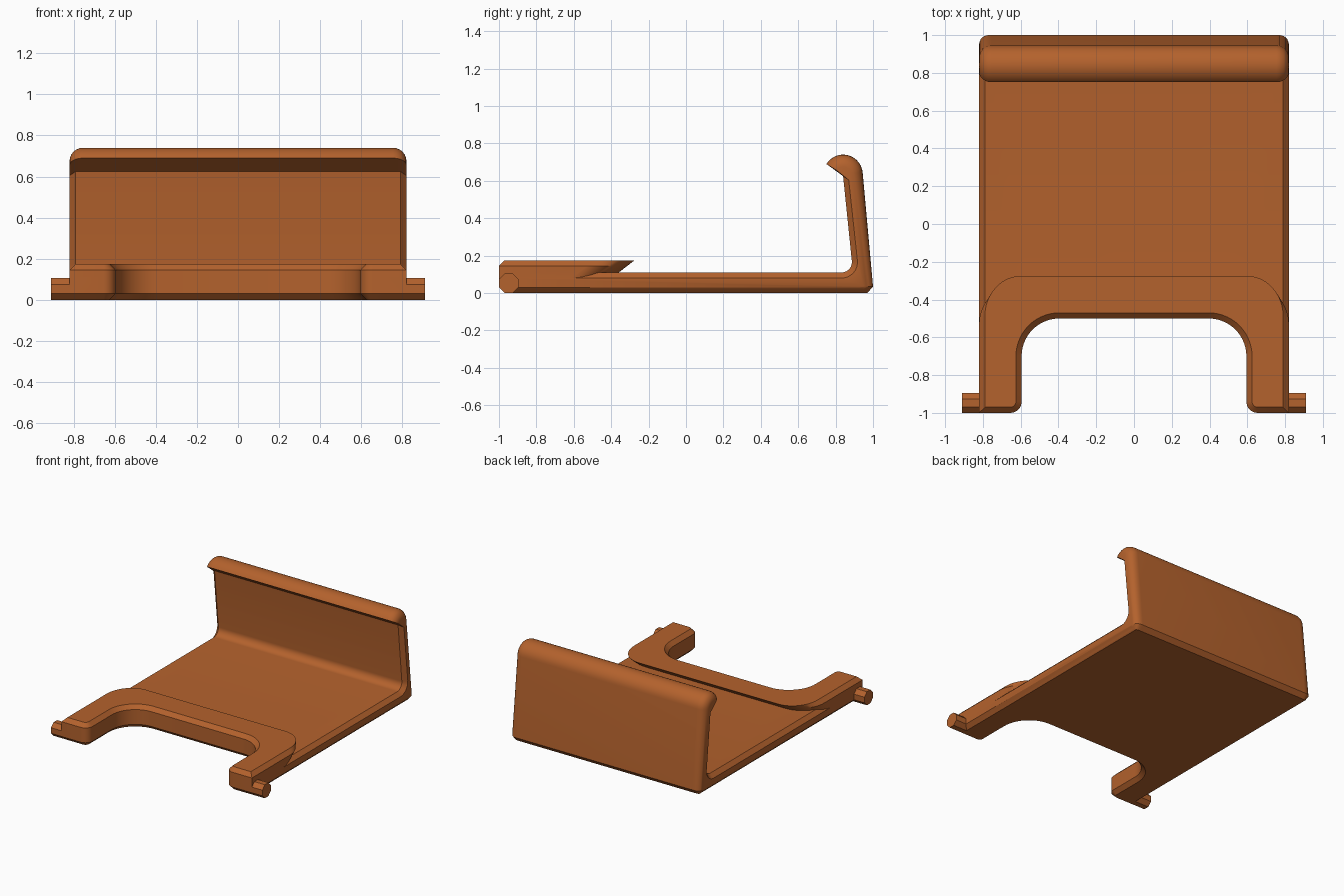
import bpy, bmesh, math

if "Cube" in bpy.data.objects:
    bpy.data.objects.remove(bpy.data.objects["Cube"])

HALF_W = 0.82      # half width of the tray
CH = 0.03          # edge chamfer

orange = bpy.data.materials.new("burnt_orange")
orange.diffuse_color = (0.456, 0.122, 0.026, 1)
orange.use_nodes = True
orange.node_tree.nodes["Principled BSDF"].inputs["Base Color"].default_value = orange.diffuse_color


def arc(cx, cy, r, a0, a1, n):
    """Points on an arc, angles in degrees."""
    return [(cx + r * math.cos(math.radians(a0 + (a1 - a0) * i / n)),
             cy + r * math.sin(math.radians(a0 + (a1 - a0) * i / n))) for i in range(n + 1)]


def loft(name, rings):
    """Skin equal-length closed rings and cap both ends."""
    bm = bmesh.new()
    vs = [[bm.verts.new(p) for p in ring] for ring in rings]
    n = len(vs[0])
    for a, b in zip(vs, vs[1:]):
        for i in range(n):
            j = (i + 1) % n
            bm.faces.new((a[i], a[j], b[j], b[i]))
    bm.faces.new(vs[0][::-1])
    bm.faces.new(vs[-1])
    bmesh.ops.recalc_face_normals(bm, faces=bm.faces)
    me = bpy.data.meshes.new(name)
    bm.to_mesh(me)
    bm.free()
    me.materials.append(orange)
    ob = bpy.data.objects.new(name, me)
    bpy.context.collection.objects.link(ob)
    return ob


def cut(ob, cutter):
    """Subtract the cutter and bake the result."""
    mod = ob.modifiers.new("cut", 'BOOLEAN')
    mod.operation = 'DIFFERENCE'
    mod.solver = 'EXACT'
    mod.object = cutter
    bpy.context.view_layer.update()
    dg = bpy.context.evaluated_depsgraph_get()
    me = bpy.data.meshes.new_from_object(ob.evaluated_get(dg))
    ob.modifiers.clear()
    ob.data = me


def shade(ob):
    bpy.ops.object.select_all(action='DESELECT')
    ob.select_set(True)
    bpy.context.view_layer.objects.active = ob
    bpy.ops.object.shade_smooth_by_angle(angle=math.radians(30))


# Tray: floor, leaning back wall and hooked lip as one side profile
def rounding(x, r):
    d = max(0.0, abs(x) - (HALF_W - r))
    return r - math.sqrt(max(0.0, r * r - d * d))


def tray_ring(x):
    di = max(0.0, abs(x) - (HALF_W - CH))   # chamfer inset
    dw = rounding(x, 0.05)                  # rounded wall edge
    dh = rounding(x, 0.065)                 # rounded lip end
    pts = [(-1.05, di), (0.97 - dw, di), (1.0 - dw, 0.035)]
    pts += arc(0.84, 0.635, 0.105 - dh, 5, 148.5, 14)
    pts += [(0.84 + di, 0.625 - 0.7 * di)]
    pts += arc(0.832, 0.165, 0.055 + di, 5, -90, 8)
    pts += [(-1.05, 0.11 - di)]
    return [(x, y, z) for y, z in pts]


side = [HALF_W - 0.065 * (1 - math.sin(math.radians(t))) for t in (0, 15, 45, 60, 75, 90)]
side = sorted(side + [HALF_W - CH])
tray = loft("tray", [tray_ring(x) for x in [-x for x in reversed(side)] + side])


# Raised front frame with an undercut, round-cornered rear edge
def frame_ring(z):
    w = HALF_W - max(0.0, z - 0.145)
    shift = (z - 0.175) * 1.3
    half = [(w, -1.05)]
    for c, s in arc(0, 0, 1, 0, 90, 12):
        half.append((0.6 + (w - 0.6) * c, -0.49 + shift + 0.215 * s))
    return [(x, y, z) for x, y in half + [(-x, y) for x, y in reversed(half)]]


frame = loft("front_frame", [frame_ring(z) for z in (0.08, 0.145, 0.175)])


# Cutter: front notch, flared at top and bottom to leave chamfers
def notch_ring(z, o):
    half = [(0.95, -1.2), (0.95, -1 + o)]
    half += arc(0.655, -0.94, 0.06 - o, 270, 180, 8)
    half += arc(0.395, -0.70, 0.20 + o, 0, 90, 14)
    return [(x, y, z) for x, y in half + [(-x, y) for x, y in reversed(half)]]


notch = loft("notch_cutter", [notch_ring(-0.01, 0.04), notch_ring(0.03, 0),
                              notch_ring(0.145, 0), notch_ring(0.185, 0.04)])
notch.hide_render = True
for part in (tray, frame):
    cut(part, notch)
    shade(part)
bpy.data.objects.remove(notch)

# Octagonal hinge pins on the leg ends
for sx, name in ((-1, "left_pin"), (1, "right_pin")):
    r = 0.0525 / math.cos(math.pi / 8)
    octagon = arc(-0.9475, 0.0525, r, 22.5, 337.5, 7)
    loft(name, [[(sx * x, y, z) for y, z in octagon] for x in (0.77, 0.91)])
